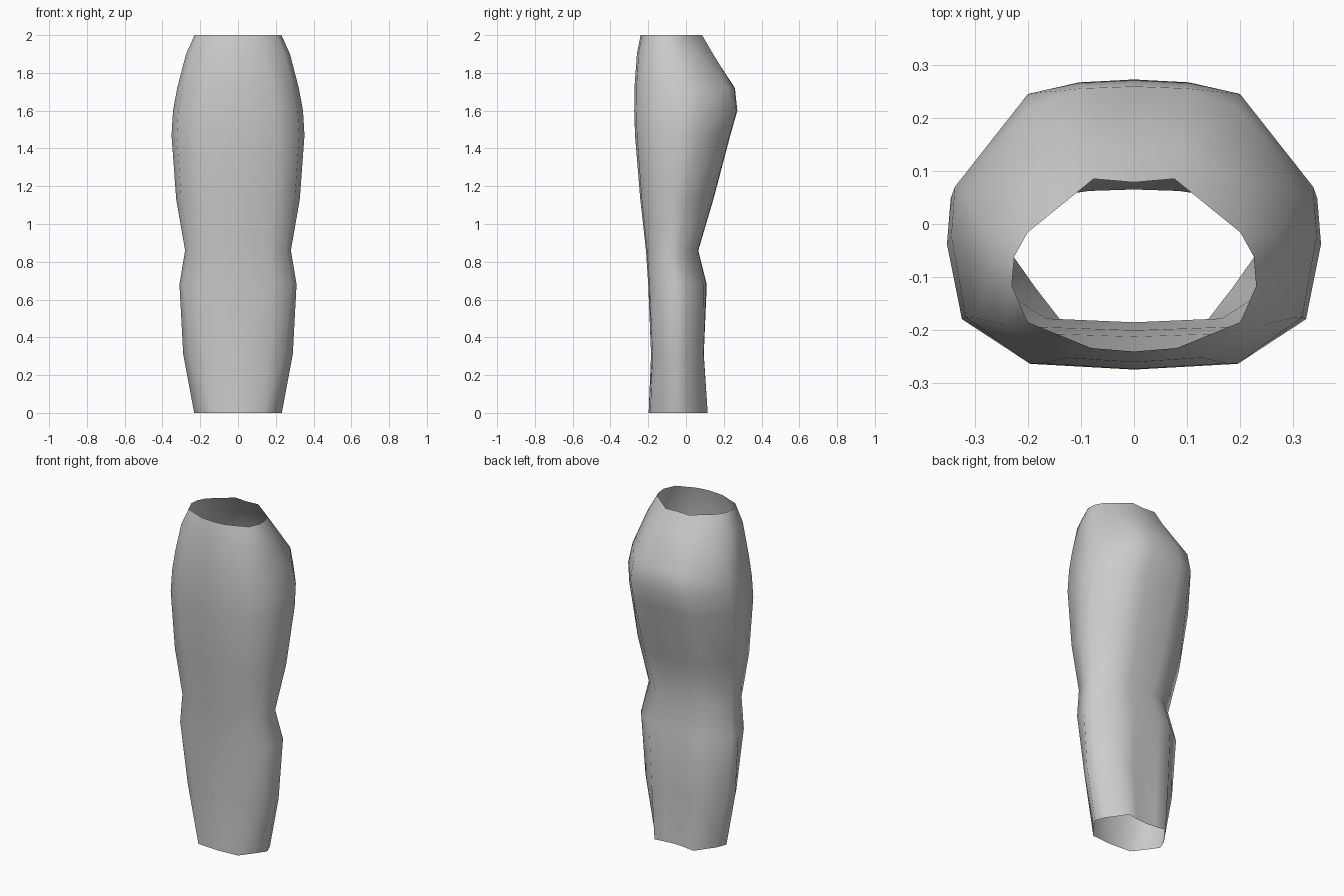
import bpy

old_cube = bpy.data.objects.get("Cube")
if old_cube:
    bpy.data.objects.remove(old_cube, do_unlink=True)


def make_material(name, colour):
    material = bpy.data.materials.new(name)
    material.use_nodes = True
    material.diffuse_color = colour
    material.node_tree.nodes["Principled BSDF"].inputs["Base Color"].default_value = colour
    return material


# Half cross-sections from back centre to front centre:
# (share of half width, share of depth measured from the front)
neck_section = [(0, .98), (.33, 1), (.87, .69), (.98, .55),
                (1, .38), (.87, .17), (.35, .02), (0, 0)]
hip_section = [(0, 1), (.3, .99), (.58, .95), (.98, .63),
               (1, .46), (.92, .18), (.57, .02), (0, 0)]
cuff_section = [(0, .95), (.28, .97), (.56, 1), (.9, .65),
                (1, .46), (.8, .25), (.57, .03), (0, 0)]

# Rings from top to bottom: height, half width, front y, back y,
# the section they lean towards and how far
rings = [
    (2.0, .23, -.24, .085, neck_section, 1),
    (1.9, .275, -.26, .145, neck_section, .5),
    (1.72, .322, -.273, .26, neck_section, .1),
    (1.6, .344, -.274, .272, hip_section, 1),
    (1.47, .352, -.27, .235, hip_section, 1),
    (1.13, .327, -.242, .145, hip_section, 1),
    (.86, .28, -.212, .065, hip_section, 1),
    (.68, .31, -.2, .11, hip_section, 1),
    (.31, .29, -.185, .1, cuff_section, .5),
    (.0, .232, -.198, .115, cuff_section, 1),
]


def ring_points(height, half_width, front, back, section, amount):
    points = []
    for (hip_u, hip_v), (u, v) in zip(hip_section, section):
        across = hip_u + (u - hip_u) * amount
        depth = hip_v + (v - hip_v) * amount
        points.append((half_width * across, front + (back - front) * depth, height))
    return points


# Loft one half of the open sleeve
verts = [point for ring in rings for point in ring_points(*ring)]
columns = len(hip_section)
faces = []
for row in range(len(rings) - 1):
    for column in range(columns - 1):
        upper = row * columns + column
        lower = upper + columns
        faces.append((upper, upper + 1, lower + 1, lower))

mesh = bpy.data.meshes.new("leg_sleeve")
mesh.from_pydata(verts, [], faces)
mesh.materials.append(make_material("plain grey", (.6, .6, .6, 1)))
mesh.polygons.foreach_set("use_smooth", [True] * len(mesh.polygons))
# Faces run down the left side, so turn them outward
mesh.flip_normals()
mesh.update()
if sum(face.normal.x * face.area for face in mesh.polygons) < 0:
    mesh.flip_normals()

sleeve = bpy.data.objects.new("leg_sleeve", mesh)
bpy.context.collection.objects.link(sleeve)

# Mirror the half across the centre line
mirror = sleeve.modifiers.new("mirror", "MIRROR")
mirror.use_axis[0] = True
mirror.use_clip = True
mirror.merge_threshold = .001
